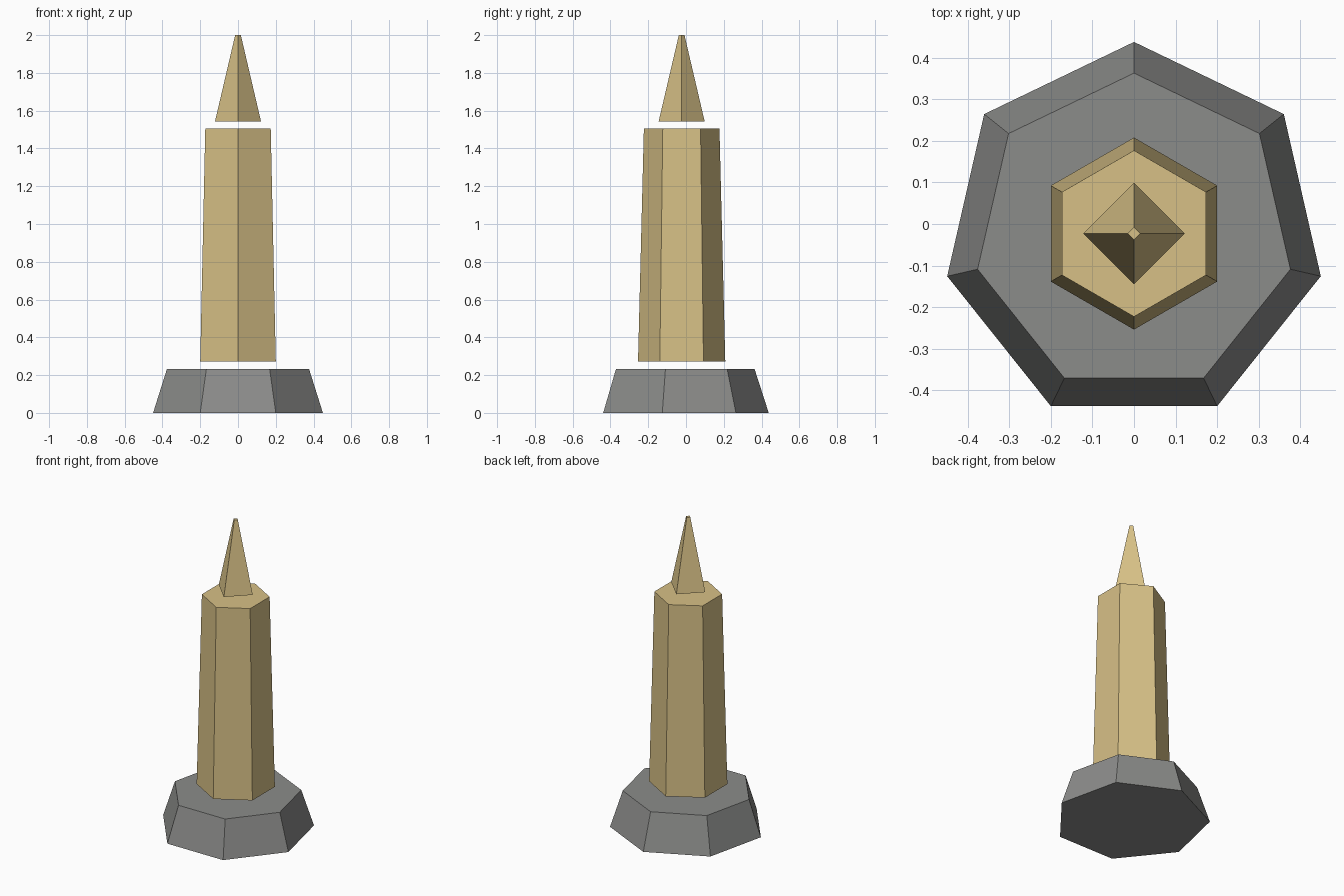
import bpy
import math

if "Cube" in bpy.data.objects:
    bpy.data.objects.remove(bpy.data.objects["Cube"])


def material(name, rgb):
    mat = bpy.data.materials.new(name)
    mat.diffuse_color = (*rgb, 1.0)
    mat.use_nodes = True
    mat.node_tree.nodes["Principled BSDF"].inputs["Base Color"].default_value = mat.diffuse_color
    return mat


def frustum(name, sides, r_bottom, r_top, z_bottom, z_top, mat):
    """Tapered prism with one corner pointing to the back (+y)."""
    step = 2 * math.pi / sides
    verts = []
    for r, z in ((r_bottom, z_bottom), (r_top, z_top)):
        for i in range(sides):
            a = math.pi / 2 + i * step
            verts.append((r * math.cos(a), CENTRE_Y + r * math.sin(a), z))
    faces = [tuple(reversed(range(sides))), tuple(range(sides, 2 * sides))]
    for i in range(sides):
        j = (i + 1) % sides
        faces.append((i, j, sides + j, sides + i))
    mesh = bpy.data.meshes.new(name)
    mesh.from_pydata(verts, [], faces)
    mesh.materials.append(mat)
    obj = bpy.data.objects.new(name, mesh)
    bpy.context.collection.objects.link(obj)
    return obj


# Shared axis, offset so the seven-sided base is centred by its bounds
CENTRE_Y = -0.023

stone = material("grey stone", (0.26, 0.262, 0.255))
sand = material("sandy gold", (0.68, 0.53, 0.24))

# Seven-sided plinth, six-sided shaft and four-sided spire, with floating gaps
frustum("plinth", 7, 0.461, 0.386, 0.0, 0.232, stone)
frustum("shaft", 6, 0.231, 0.200, 0.273, 1.505, sand)
frustum("spire", 4, 0.122, 0.015, 1.542, 2.0, sand)
